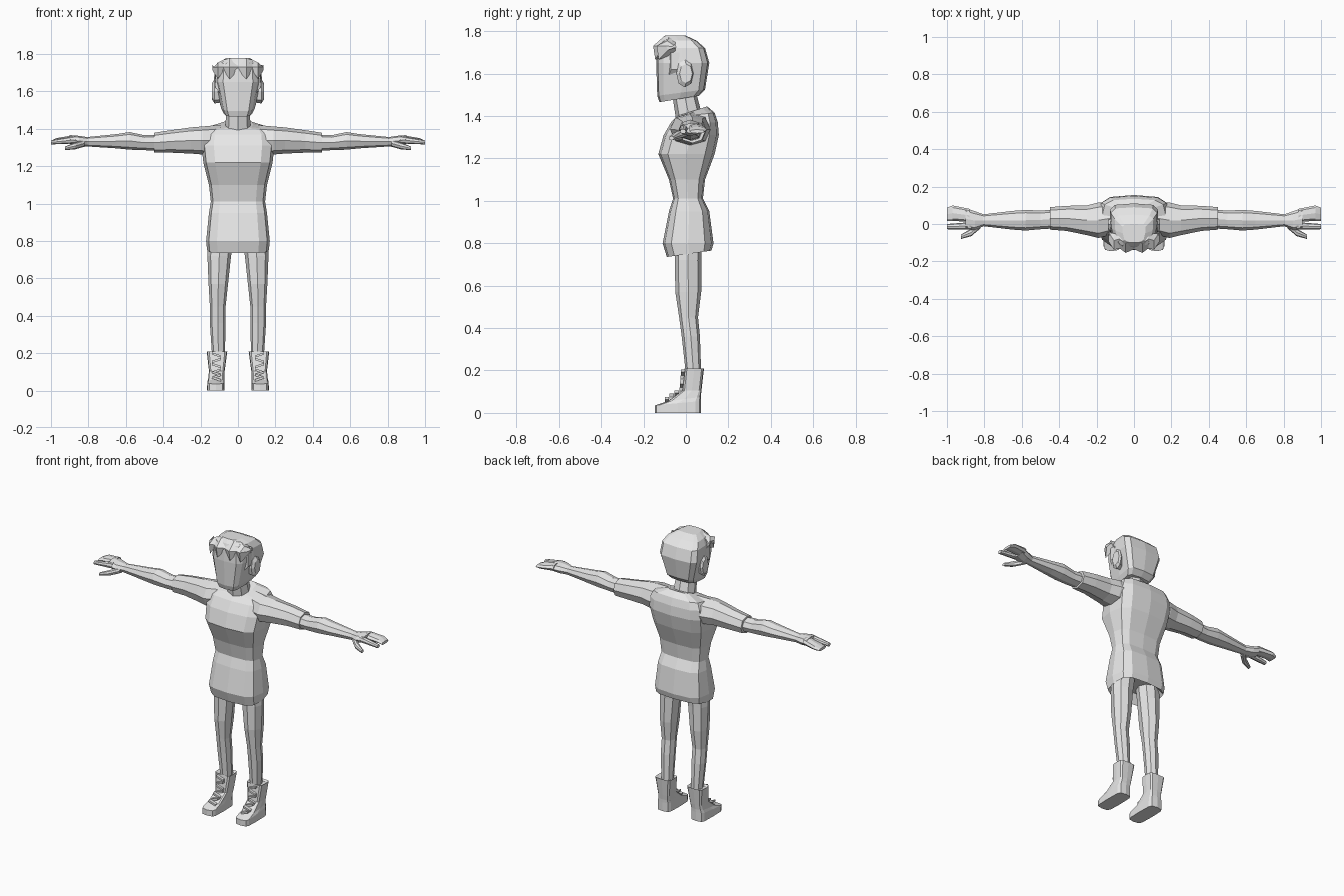
import bpy, bmesh
from math import cos, sin, pi, copysign
from mathutils import Vector

if "Cube" in bpy.data.objects:
    bpy.data.objects.remove(bpy.data.objects["Cube"])

grey = bpy.data.materials.new("light grey")
grey.use_nodes = True
grey.diffuse_color = (.8, .8, .8, 1)
grey.node_tree.nodes["Principled BSDF"].inputs["Base Color"].default_value = grey.diffuse_color


def polygon(sides, power=1, turn=0, taper=0):
    """Unit outline; a power below one makes it boxier, taper narrows the front."""
    points = []
    for i in range(sides):
        angle = (i + turn) * 2 * pi / sides
        x, y = (copysign(abs(round(f(angle), 6)) ** power, f(angle)) for f in (cos, sin))
        points.append((x * (1 + taper * y), y))
    return points


def level(outline, z, width, front, back, rise=0, x=0):
    """Horizontal section; rise lifts the back above the front."""
    middle, depth = (front + back) / 2, (back - front) / 2
    return [(x + u * width, middle + v * depth, z + rise * (v + 1) / 2) for u, v in outline]


def across(outline, x, y, z, depth, height):
    """Section through a part that runs sideways."""
    return [(x, y + u * depth, z + v * height) for u, v in outline]


def loft(name, rings, mirror=False):
    """Skin a row of sections, cap both ends and optionally mirror the result."""
    bm = bmesh.new()
    rows = [[bm.verts.new(point) for point in ring] for ring in rings]
    for a, b in zip(rows, rows[1:]):
        for i in range(len(a)):
            bm.faces.new((a[i - 1], a[i], b[i], b[i - 1]))
    bm.faces.new(rows[0])
    bm.faces.new(rows[-1])
    if mirror:
        copied = bmesh.ops.duplicate(bm, geom=bm.verts[:] + bm.edges[:] + bm.faces[:])
        for item in copied["geom"]:
            if isinstance(item, bmesh.types.BMVert):
                item.co.x *= -1
    bmesh.ops.recalc_face_normals(bm, faces=bm.faces)
    mesh = bpy.data.meshes.new(name)
    bm.to_mesh(mesh)
    bm.free()
    mesh.materials.append(grey)
    bpy.context.collection.objects.link(bpy.data.objects.new(name, mesh))


body = polygon(12, power=.6)
skull = polygon(12, power=.45, taper=.14)
round_limb = polygon(8, power=.9)
box = polygon(4, power=0, turn=.5)

# Shirt with a hollow hem, narrow waist and sloping shoulders
loft("shirt", [
    level(body, z=.8, width=.13, front=-.07, back=.09),
    level(body, z=.735, width=.165, front=-.09, back=.12, rise=.03),
    level(body, z=.8, width=.17, front=-.11, back=.13),
    level(body, z=.95, width=.155, front=-.08, back=.11),
    level(body, z=1.01, width=.145, front=-.06, back=.08),
    level(body, z=1.1, width=.155, front=-.08, back=.09),
    level(body, z=1.22, width=.185, front=-.13, back=.135),
    level(body, z=1.31, width=.195, front=-.105, back=.155),
    level(body, z=1.37, width=.19, front=-.07, back=.15),
    level(body, z=1.395, width=.17, front=-.045, back=.135, rise=.02),
    level(body, z=1.4, width=.08, front=-.04, back=.1, rise=.045),
])

# Neck leaning forward
loft("neck", [
    level(round_limb, z=1.37, width=.07, front=-.045, back=.085),
    level(round_limb, z=1.54, width=.06, front=-.07, back=.04),
])

# Head and hair cap
loft("head", [
    level(skull, z=1.465, width=.075, front=-.125, back=.06, rise=.03),
    level(skull, z=1.495, width=.09, front=-.135, back=.09, rise=.03),
    level(skull, z=1.65, width=.125, front=-.14, back=.11),
    level(skull, z=1.72, width=.12, front=-.135, back=.09),
    level(skull, z=1.755, width=.1, front=-.12, back=.05),
    level(skull, z=1.778, width=.06, front=-.1, back=0),
])

# Fringe: alternating tufts that curve back towards the temples
tufts = []
for i in range(-4, 5):
    side = abs(i) / 4
    tuft = i % 2
    front = -.135 - .02 * tuft + .04 * side ** 3
    top = 1.775 - .05 * side ** 3
    low = 1.71 - .045 * tuft
    tufts.append([(.135 * side ** .8 * copysign(1, i), y, z) for y, z in (
        (-.05, top - .01), (front + .05, top), (front, 1.73), (front + .01, low), (-.05, low + .03))])
loft("fringe", tufts)

# Sideburns and ears
loft("sideburns", [
    across(box, x=.09, y=-.06, z=1.64, depth=.025, height=.06),
    across(box, x=.12, y=-.05, z=1.66, depth=.02, height=.04),
], mirror=True)
loft("ears", [
    across(round_limb, x=.095, y=-.01, z=1.6, depth=.03, height=.06),
    across(round_limb, x=.125, y=-.005, z=1.6, depth=.04, height=.065),
    across(round_limb, x=.138, y=0, z=1.6, depth=.03, height=.045),
], mirror=True)

# Sleeves and bare arms
loft("sleeves", [
    across(round_limb, x=.1, y=.035, z=1.34, depth=.085, height=.08),
    across(round_limb, x=.19, y=.02, z=1.337, depth=.095, height=.075),
    across(round_limb, x=.25, y=.02, z=1.337, depth=.08, height=.07),
    across(round_limb, x=.36, y=.03, z=1.332, depth=.067, height=.06),
    across(round_limb, x=.45, y=.03, z=1.325, depth=.06, height=.053),
], mirror=True)
loft("arms", [
    across(round_limb, x=.42, y=.027, z=1.325, depth=.05, height=.042),
    across(round_limb, x=.5, y=.022, z=1.325, depth=.05, height=.04),
    across(round_limb, x=.58, y=.02, z=1.335, depth=.055, height=.047),
    across(round_limb, x=.65, y=.02, z=1.333, depth=.05, height=.038),
    across(round_limb, x=.82, y=.02, z=1.33, depth=.03, height=.024),
], mirror=True)

# Hands: palm, joined fingers, forefinger and thumb
loft("palms", [
    across(round_limb, x=.8, y=.02, z=1.33, depth=.03, height=.024),
    across(round_limb, x=.85, y=.018, z=1.334, depth=.05, height=.028),
    across(round_limb, x=.9, y=.028, z=1.342, depth=.057, height=.024),
], mirror=True)
loft("joined_fingers", [
    across(round_limb, x=.88, y=.046, z=1.343, depth=.035, height=.022),
    across(round_limb, x=.97, y=.058, z=1.335, depth=.041, height=.015),
    across(round_limb, x=1, y=.052, z=1.327, depth=.035, height=.009),
], mirror=True)
loft("forefingers", [
    across(round_limb, x=.87, y=-.01, z=1.341, depth=.02, height=.02),
    across(round_limb, x=1, y=-.014, z=1.327, depth=.014, height=.011),
], mirror=True)
loft("thumbs", [
    across(round_limb, x=.82, y=0, z=1.322, depth=.023, height=.018),
    across(round_limb, x=.87, y=-.045, z=1.308, depth=.02, height=.018),
    across(round_limb, x=.925, y=-.068, z=1.295, depth=.012, height=.01),
], mirror=True)

# Legs, narrowing at the knee
loft("legs", [
    level(round_limb, z=.82, width=.068, front=-.05, back=.075, x=.09),
    level(round_limb, z=.72, width=.063, front=-.052, back=.072, x=.1),
    level(round_limb, z=.57, width=.052, front=-.05, back=.072, x=.105),
    level(round_limb, z=.45, width=.042, front=-.032, back=.057, x=.108),
    level(round_limb, z=.36, width=.042, front=-.02, back=.066, x=.108),
    level(round_limb, z=.18, width=.034, front=0, back=.072, x=.104),
], mirror=True)

# Boots: wedge foot under a flared, open shaft
sole = polygon(12, power=.4)
loft("boots", [
    level(sole, z=0, width=.047, front=-.145, back=.07, x=.118),
    level(sole, z=.036, width=.046, front=-.145, back=.07, rise=.02, x=.118),
    level(sole, z=.055, width=.043, front=-.085, back=.07, rise=.02, x=.116),
    level(sole, z=.105, width=.042, front=-.018, back=.073, x=.113),
    level(sole, z=.21, width=.055, front=-.006, back=.085, x=.112),
    level(sole, z=.2, width=.04, front=.004, back=.075, x=.112),
], mirror=True)

# Laces crossing from the instep up to the cuff
instep, ankle, cuff = Vector((-.09, .062)), Vector((-.02, .105)), Vector((-.014, .19))
spots = [instep.lerp(ankle, i / 3) for i in range(3)] + [ankle.lerp(cuff, i / 3) for i in range(4)]
for i, (y, z) in enumerate(spots):
    slant = .008 * (-1) ** i
    loft("lace_" + "abcdefg"[i], [
        across(box, x=.114 + side * .024, y=y, z=z + side * slant, depth=.01, height=.006)
        for side in (-1, 1)], mirror=True)
